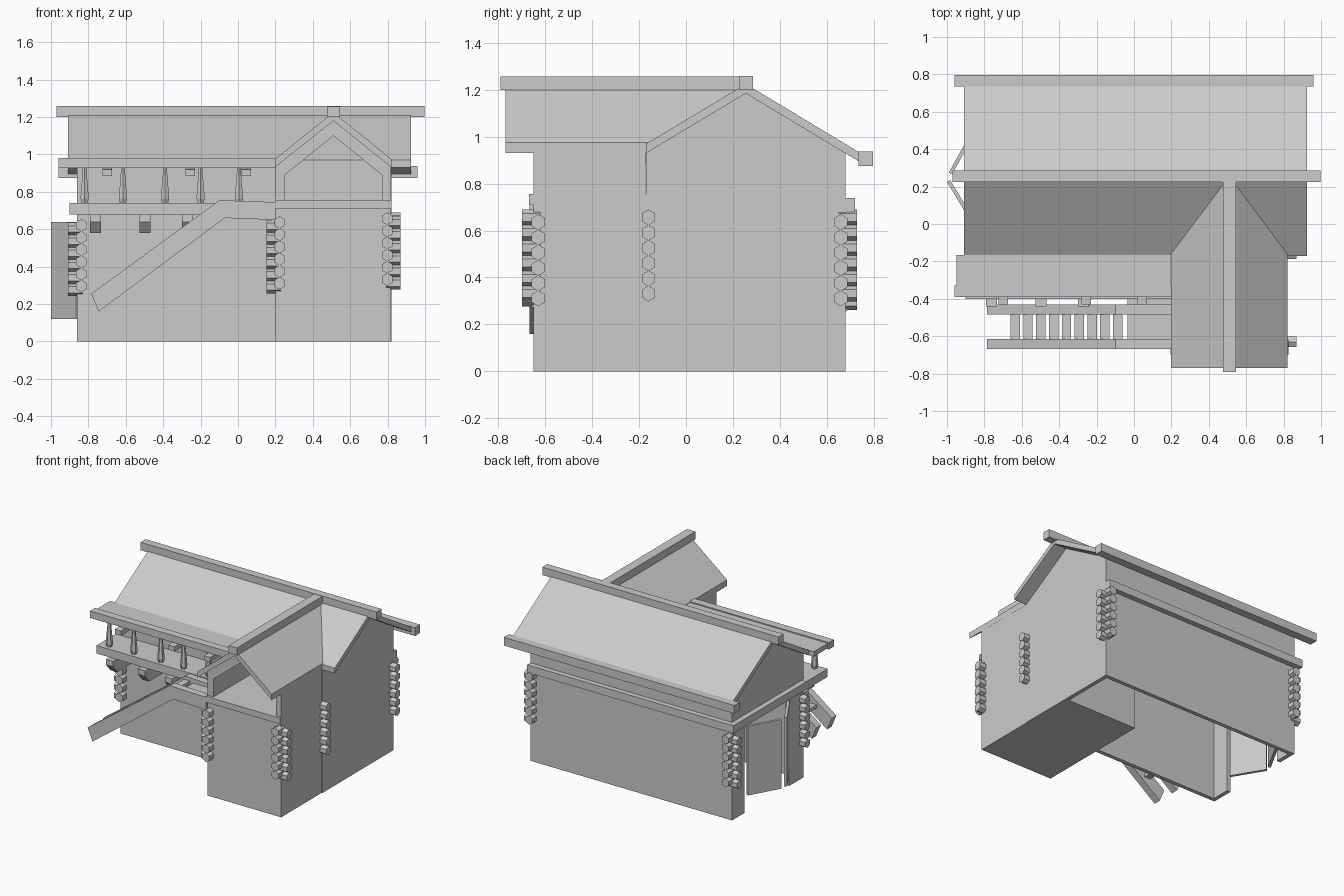
import bpy, bmesh, math

if "Cube" in bpy.data.objects:
    bpy.data.objects.remove(bpy.data.objects["Cube"])


def finish(name, bm):
    bmesh.ops.recalc_face_normals(bm, faces=bm.faces)
    me = bpy.data.meshes.new(name)
    bm.to_mesh(me)
    bm.free()
    ob = bpy.data.objects.new(name, me)
    bpy.context.collection.objects.link(ob)
    return ob


def add_prism(bm, pts, axis, a, b):
    """Extrude a 2D profile along an axis: 'x' takes (y,z), 'y' takes (x,z), 'z' takes (x,y)."""
    def put(p, t):
        return {'x': (t, p[0], p[1]), 'y': (p[0], t, p[1]), 'z': (p[0], p[1], t)}[axis]
    lo = [bm.verts.new(put(p, a)) for p in pts]
    hi = [bm.verts.new(put(p, b)) for p in pts]
    n = len(pts)
    bm.faces.new(lo)
    bm.faces.new(hi[::-1])
    for i in range(n):
        j = (i + 1) % n
        bm.faces.new((lo[i], lo[j], hi[j], hi[i]))


def prism(name, pts, axis, a, b):
    bm = bmesh.new()
    add_prism(bm, pts, axis, a, b)
    return finish(name, bm)


def box(name, x0, x1, y0, y1, z0, z1):
    return prism(name, [(x0, y0), (x1, y0), (x1, y1), (x0, y1)], 'z', z0, z1)


# Main house walls: open-bottomed shell with a doorway in the left gable
gable_top = [(.68, .93), (.255, 1.19), (-.17, .93)]
prism("right_gable_wall", [(-.17, 0), (.68, 0)] + gable_top, 'x', .79, .82)
prism("left_gable_wall", [(-.17, 0), (0, 0), (0, .66), (.53, .66), (.53, 0), (.68, 0)]
      + gable_top, 'x', -.86, -.83)
box("front_wall", -.83, .21, -.17, -.14, 0, .94)
box("loggia_back_wall", .21, .79, -.17, -.14, .75, .94)
box("back_wall", -.83, .79, .65, .68, 0, .935)

# Half-open double doors on the left side
def door(name, hinge, tip):
    dx, dy = tip[0] - hinge[0], tip[1] - hinge[1]
    k = .02 / math.hypot(dx, dy)
    nx, ny = abs(dy) * k, dx * k * (-1 if dy > 0 else 1)
    prism(name, [hinge, tip, (tip[0] + nx, tip[1] + ny), (hinge[0] + nx, hinge[1] + ny)],
          'z', .12, .64)


door("front_door_leaf", (-.865, 0), (-1, .225))
door("back_door_leaf", (-.865, .50), (-.99, .275))

# Upper floor slab, doubling as the balcony
box("upper_floor_band", -.9, .82, .68, .72, .68, .738)
box("left_floor_band", -.9, -.86, -.17, .72, .68, .739)
box("balcony_floor", -.9, .2, -.4, -.15, .68, .74)

# Front wing: closed lower box with an open loggia above
box("wing_body", .2, .815, -.65, .25, 0, .755)
prism("loggia_frame", [(.2, .755), (.25, .755), (.25, .89), (.51, 1.1), (.77, .89), (.77, .755),
                       (.815, .755), (.815, .94), (.51, 1.18), (.2, .94)], 'y', -.65, -.172)
box("loggia_sill", .2, .82, -.67, -.65, .71, .755)

# Roofs
prism("main_roof", [(.77, .915), (.255, 1.225), (-.17, .97), (-.17, .93), (.255, 1.185), (.77, .875)],
      'x', -.91, .925)
prism("wing_roof", [(.197, .975), (.51, 1.225), (.82, .975), (.82, .93), (.51, 1.18), (.197, .93)],
      'y', -.77, .24)
box("balcony_roof", -.95, .2, -.36, -.165, .935, .972)

# Ridge and eave beams
box("main_ridge_beam", -.97, .997, .225, .285, 1.2, 1.26)
box("wing_ridge_beam", .475, .545, -.79, .24, 1.2, 1.257)
box("back_eave_beam", -.96, .96, .735, .797, .875, .937)
box("front_eave_beam", -.96, .2, -.39, -.33, .928, .98)

# Tapered balcony posts
bm = bmesh.new()
for x in (-.82, -.615, -.39, -.2, .005):
    rings = []
    for r, z in ((.015, .735), (.023, .765), (.012, .90), (.012, .94)):
        rings.append([bm.verts.new((x + r * 1.1 * math.cos(math.tau * (i + .5) / 6),
                                    -.36 + r * 1.1 * math.sin(math.tau * (i + .5) / 6), z))
                      for i in range(6)])
    for lo, hi in zip(rings, rings[1:]):
        for i in range(6):
            j = (i + 1) % 6
            bm.faces.new((lo[i], lo[j], hi[j], hi[i]))
    bm.faces.new(rings[0])
    bm.faces.new(rings[-1])
finish("balcony_posts", bm)

# Joist ends below the balcony and rafter ends below its roof
bm = bmesh.new()
for x in (-.762, -.497, -.27):
    add_prism(bm, [(-.17, .68), (-.44, .68), (-.44, .64), (-.39, .58), (-.17, .58)],
              'x', x - .03, x + .03)
finish("balcony_joists", bm)
bm = bmesh.new()
for x in (-.70, -.255, .045):
    add_prism(bm, [(-.17, .935), (-.43, .92), (-.43, .885), (-.17, .885)], 'x', x - .025, x + .025)
finish("balcony_rafters", bm)

# Staircase: two cranked stringers, treads and a landing
string = [(-.785, .255), (-.1, .755), (.2, .745), (.2, .65), (-.07, .66), (-.745, .16)]
for name, y0 in (("front_stringer", -.668), ("back_stringer", -.484)):
    prism(name, string, 'y', y0, y0 + .054)
bm = bmesh.new()
for i in range(9):
    x = -.635 + i * .0685
    z = .215 + (x + .765) * .74
    add_prism(bm, [(x - .025, -.62), (x + .025, -.62), (x + .025, -.475), (x - .025, -.475)],
              'z', z - .012, z + .012)
finish("stair_treads", bm)
box("stair_landing", -.035, .2, -.62, -.395, .69, .72)

# Stacks of hexagonal log ends at the corners; the two directions interlock
def logs(name, x, y, sx, sy, top):
    bm = bmesh.new()
    def hexagon(c, z):
        return [(c + .028 * px, z + pz) for px, pz in
                ((0, .034), (1, .017), (1, -.017), (0, -.034), (-1, -.017), (-1, .017))]
    for i in range(6):
        z = top - .034 - i * .065
        if sy:
            add_prism(bm, hexagon(x - sx * .022, z), 'y', y - sy * .03, y + sy * .05)
        if sx:
            add_prism(bm, hexagon(y - sy * .02, z - (.02 if sy else 0)), 'x', x - sx * .03, x + sx * .048)
    finish(name, bm)


logs("main_front_left_logs", -.86, -.17, -1, -1, .655)
logs("main_back_left_logs", -.86, .68, -1, 1, .655)
logs("main_back_right_logs", .82, .68, 1, 1, .69)
logs("wing_front_left_logs", .2, -.65, -1, -1, .67)
logs("wing_front_right_logs", .82, -.65, 1, -1, .69)
logs("right_wall_logs", .82, -.16, 1, 0, .69)
